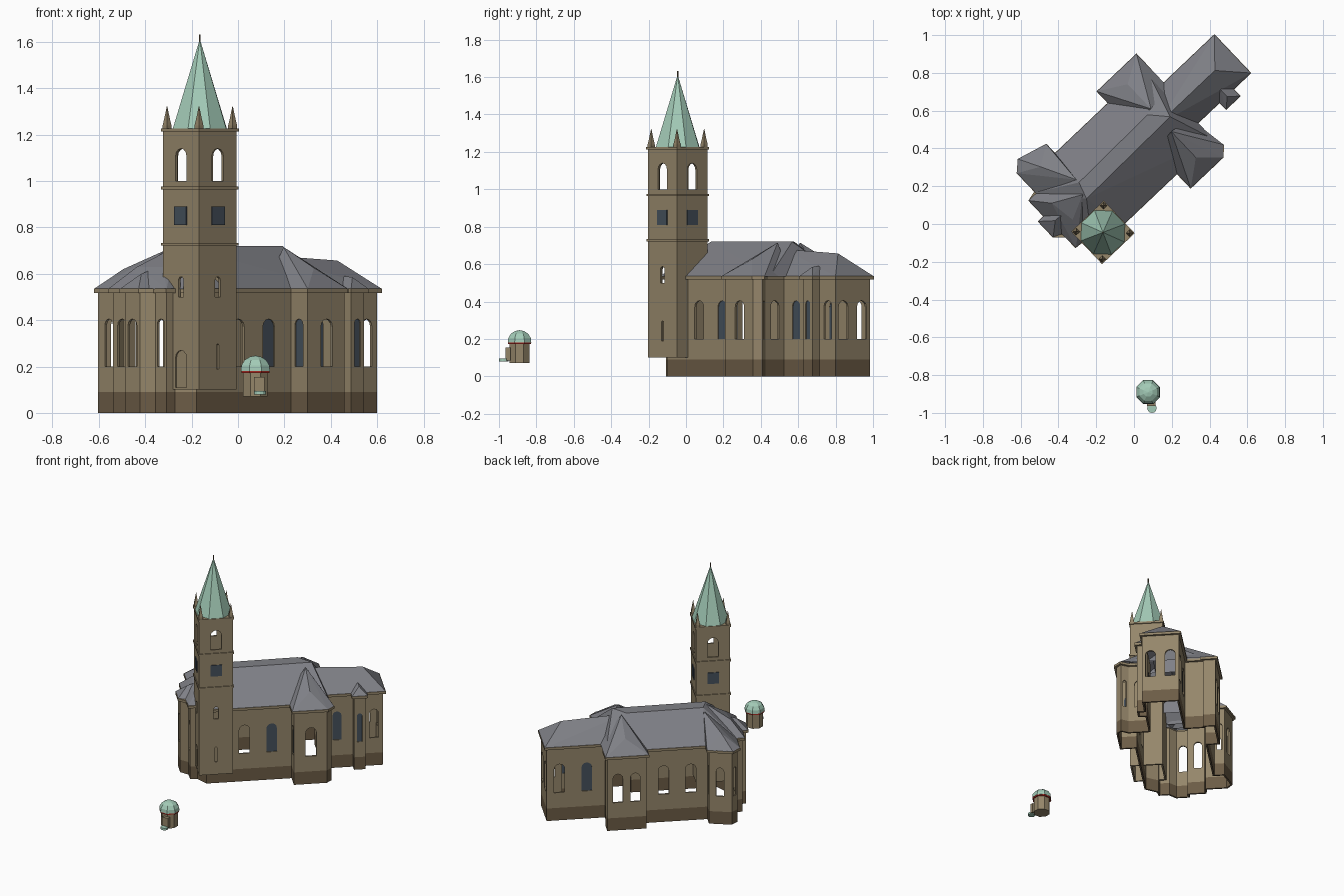
import bpy, bmesh, math
from mathutils import Matrix, Vector

if "Cube" in bpy.data.objects:
    bpy.data.objects.remove(bpy.data.objects["Cube"])

ROT = Matrix.Rotation(math.radians(43.5), 4, 'Z')   # building axis -> world
ID = Matrix.Identity(4)


def mat(name, hexa):
    m = bpy.data.materials.new(name)
    c = [int(hexa[i:i + 2], 16) / 255 for i in (0, 2, 4)]
    m.diffuse_color = [((x + .055) / 1.055) ** 2.4 for x in c] + [1]
    m.use_nodes = True
    m.node_tree.nodes["Principled BSDF"].inputs["Base Color"].default_value = m.diffuse_color
    return m


STONE = mat("sandstone", "95866A")
PLINTH = mat("dark_plinth_stone", "6C5C46")
ROOF = mat("grey_slate_roof", "7F8086")
COPPER = mat("green_copper", "A3CBB7")
GLASS = mat("dark_slate_glass", "45505C")
RED = mat("red_band", "A82A22")


def finish(bm, name, material, xf=ROT):
    me = bpy.data.meshes.new(name)
    bm.transform(xf)
    bm.to_mesh(me)
    bm.free()
    ob = bpy.data.objects.new(name, me)
    bpy.context.collection.objects.link(ob)
    me.materials.append(material)
    return ob


def apply_mods(ob):
    dg = bpy.context.evaluated_depsgraph_get()
    me = bpy.data.meshes.new_from_object(ob.evaluated_get(dg))
    ob.modifiers.clear()
    ob.data = me


def tube(name, pts, z0, z1, material, thick, offset=-1, holes=None):
    """Hollow wall ring over a counter-clockwise outline, with windows cut out."""
    bm = bmesh.new()
    lo = [bm.verts.new((u, v, z0)) for u, v in pts]
    hi = [bm.verts.new((u, v, z1)) for u, v in pts]
    n = len(pts)
    for i in range(n):
        j = (i + 1) % n
        bm.faces.new((lo[i], lo[j], hi[j], hi[i]))
    ob = finish(bm, name, material)
    s = ob.modifiers.new("thickness", 'SOLIDIFY')
    s.thickness, s.offset, s.use_even_offset = thick, offset, True
    if holes:
        cb = bmesh.new()
        for h in holes:
            arch(cb, *h, depth=.06)
        bmesh.ops.recalc_face_normals(cb, faces=cb.faces)
        cut = finish(cb, "window_cutter", material)
        b = ob.modifiers.new("windows", 'BOOLEAN')
        b.operation, b.solver, b.object, b.use_self = 'DIFFERENCE', 'EXACT', cut, True
        apply_mods(ob)
        bpy.data.objects.remove(cut)
    else:
        apply_mods(ob)
    return ob


def arch(bm, u, v, ang, w, z0, z1, depth=.005, inset=0):
    """Round-topped prism centred on a wall, facing direction ang (degrees)."""
    r = w / 2
    prof = [(-r, z0), (r, z0)] + [(r * math.cos(a * math.pi / 6), z1 - r + r * math.sin(a * math.pi / 6))
                                  for a in range(7)]
    a = math.radians(ang)
    nrm, tan = Vector((math.cos(a), math.sin(a), 0)), Vector((-math.sin(a), math.cos(a), 0))
    mid = Vector((u, v, 0)) - nrm * inset
    rings = [[bm.verts.new(mid + nrm * d + tan * s + Vector((0, 0, z))) for s, z in prof]
             for d in (-depth / 2, depth / 2)]
    n = len(prof)
    bm.faces.new(rings[0][::-1])
    bm.faces.new(rings[1])
    for i in range(n):
        j = (i + 1) % n
        bm.faces.new((rings[0][i], rings[0][j], rings[1][j], rings[1][i]))


def hull(name, eave, ridge, ze=.535):
    """Hipped roof: convex skin over eave corners and ridge points, open below."""
    bm = bmesh.new()
    for u, v in eave:
        bm.verts.new((u, v, ze))
    for p in ridge:
        bm.verts.new(p)
    bmesh.ops.convex_hull(bm, input=bm.verts[:])
    bm.normal_update()
    under = [f for f in bm.faces if f.normal.z < -.9]
    bmesh.ops.delete(bm, geom=under, context='FACES')
    return finish(bm, name, ROOF)


def box(name, c, size, material, xf=ROT):
    bm = bmesh.new()
    bmesh.ops.create_cube(bm, size=1, matrix=Matrix.Translation(c) @ Matrix.Diagonal((*size, 1)))
    return finish(bm, name, material, xf)


def lathe(name, c, prof, n, material, turn=0, xf=ID):
    bm = bmesh.new()
    rings = [[bm.verts.new((c[0] + r * math.cos(turn + k * math.tau / n),
                            c[1] + r * math.sin(turn + k * math.tau / n), z)) for k in range(n)]
             for r, z in prof]
    for a, b in zip(rings, rings[1:]):
        for k in range(n):
            m = (k + 1) % n
            bm.faces.new((a[k], a[m], b[m], b[k]))
    bm.faces.new(rings[0][::-1])
    bm.faces.new(rings[-1])
    bmesh.ops.remove_doubles(bm, verts=bm.verts, dist=1e-5)
    return finish(bm, name, material, xf)


# --- church walls: outline in axis coordinates (u along nave, v to the left)
outline = [(-.297, .135), (-.297, .205), (-.345, .25), (-.345, .345), (-.305, .345), (-.305, .462),
           (-.25, .475), (-.25, .615), (-.205, .655), (-.06, .615), (-.06, .545), (.355, .545),
           (.355, .63), (.615, .63), (.615, .545), (.60, .545), (.60, .42), (.985, .42), (.985, .168),
           (.86, .168), (.86, .118), (.785, .118), (.785, .168), (.585, .168), (.585, .03),
           (.615, -.02), (.58, -.055), (.362, -.055), (.362, .05), (-.2, .05), (-.25, .13)][::-1]
# windows: u, v, facing, width
glazed = [(.23, .05, -90, .07), (.362, 0, 180, .05), (.68, .168, -90, .06),
          (.8225, .118, -90, .035), (.72, .42, 90, .07)]
openings = [(.05, .05, -90, .07), (.475, -.055, -90, .07), (.6, .005, 31, .025), (.585, .1, 0, .06),
            (.925, .168, -90, .06), (.985, .225, 0, .07), (.985, .36, 0, .07), (.90, .42, 90, .07),
            (.43, .63, 90, .065), (.545, .63, 90, .065), (.355, .59, 180, .04),
            (.05, .545, 90, .07), (.23, .545, 90, .07), (-.25, .545, 180, .05),
            (-.13, .635, 74.6, .05), (-.228, .635, 131.6, .03), (-.06, .58, 0, .035),
            (-.305, .405, 180, .055), (-.345, .298, 180, .055), (-.297, .17, 180, .045)]
tube("church_plinth", outline, 0, .09, PLINTH, .012)
tube("church_walls", outline, .09, .522, STONE, .012,
     holes=[(*w, .20, .405) for w in glazed + openings])
tube("eaves_cornice", outline, .518, .536, STONE, .016, offset=1)
bm = bmesh.new()
for w in glazed:
    arch(bm, *w, .20, .405, inset=.008)
finish(bm, "window_panes", GLASS)

# --- roofs
hull("nave_roof", [(-.255, .05), (-.255, .19), (-.265, .48), (-.05, .56), (.615, .56), (.615, .035), (-.05, .035)],
     [(-.09, .27, .72), (-.06, .36, .72), (.45, .37, .72), (.53, .28, .72)])
hull("choir_roof", [(.45, .153), (.45, .435), (1, .435), (1, .153)],
     [(.45, .295, .68), (.87, .295, .657)])
hull("left_transept_roof", [(.34, .40), (.34, .645), (.63, .645), (.63, .40)],
     [(.485, .56, .625), (.485, .38, .715)])
hull("right_transept_roof", [(.348, .2), (.348, -.07), (.585, -.07), (.633, -.022), (.60, .03), (.60, .2)],
     [(.48, .03, .625), (.48, .22, .715)])
hull("choir_annex_roof", [(.77, .2), (.77, .103), (.875, .103), (.875, .2)],
     [(.8225, .15, .585), (.8225, .2, .59)])
hull("corner_chapel_roof", [(-.045, .40), (-.045, .628), (-.21, .674), (-.265, .622), (-.265, .47)],
     [(-.15, .56, .62), (-.06, .38, .705)])
hull("west_bay_roof", [(-.1, .475), (-.32, .475), (-.32, .34), (-.31, .12), (-.1, .12)],
     [(-.24, .38, .63), (-.22, .24, .63), (-.09, .30, .715)])
hull("west_porch_roof", [(-.25, .36), (-.36, .36), (-.36, .243), (-.25, .2)],
     [(-.29, .30, .60), (-.22, .30, .62)])

# --- tower
TU, TV, H = -.15, .081, .112


def face(ang, d=H):
    a = math.radians(ang)
    return TU + d * math.cos(a), TV + d * math.sin(a), ang


def square(h):
    return [(TU + sx * h, TV + sy * h) for sx, sy in ((-1, -1), (1, -1), (1, 1), (-1, 1))]


sides = (0, 90, 180, 270)
cuts = [(*face(a), .07, 1.0, 1.14) for a in sides]
cuts += [(*face(a), .032, .50, .587) for a in (180, 270)]
cuts += [(*face(270), .014, .19, .297), (*face(180), .07, .11, .27)]
tube("tower_walls", square(H), .10, 1.215, STONE, .012, holes=cuts)
bm = bmesh.new()
arch(bm, *face(180), .07, .105, .27, inset=.009)
finish(bm, "tower_door", STONE)
for z in (.727, .97):
    tube("tower_string_course", square(H), z - .006, z + .006, STONE, .006, offset=1)
box("tower_top_cornice", (TU, TV, 1.22), (.238, .238, .014), STONE)
for a in sides:
    u, v, _ = face(a, H + .002)
    size = (.006, .075, .08) if a % 180 == 0 else (.075, .006, .08)
    box("clock_face", (u, v, .85), size, GLASS)
for u, v in square(.1):
    lathe("corner_pinnacle", (u, v), [(.019, 1.225), (.019, 1.24), (.013, 1.265), (.001, 1.322)], 4,
          STONE, math.pi / 4, ROT)
lathe("spire", (TU, TV), [(.125, 1.225), (.003, 1.603)], 8, COPPER, math.pi / 8, ROT)
lathe("spire_finial", (TU, TV), [(.004, 1.59), (.004, 1.632)], 6, PLINTH, 0, ROT)

# --- small domed kiosk in front of the church
K = (.075, -.89)
T = math.pi / 8
lathe("kiosk_body", K, [(.057, .07), (.057, .172)], 8, STONE, T)
lathe("kiosk_band", K, [(.066, .172), (.066, .181)], 8, RED, T)
lathe("kiosk_dome", K, [(.068, .181), (.065, .205), (.05, .228), (.026, .242), (.001, .247)], 8, COPPER, T)
box("kiosk_door_frame", (.092, -.952, .12), (.045, .025, .07), STONE, ID)
lathe("kiosk_table", (.095, -.975), [(.025, .08), (.025, .095)], 12, COPPER)
